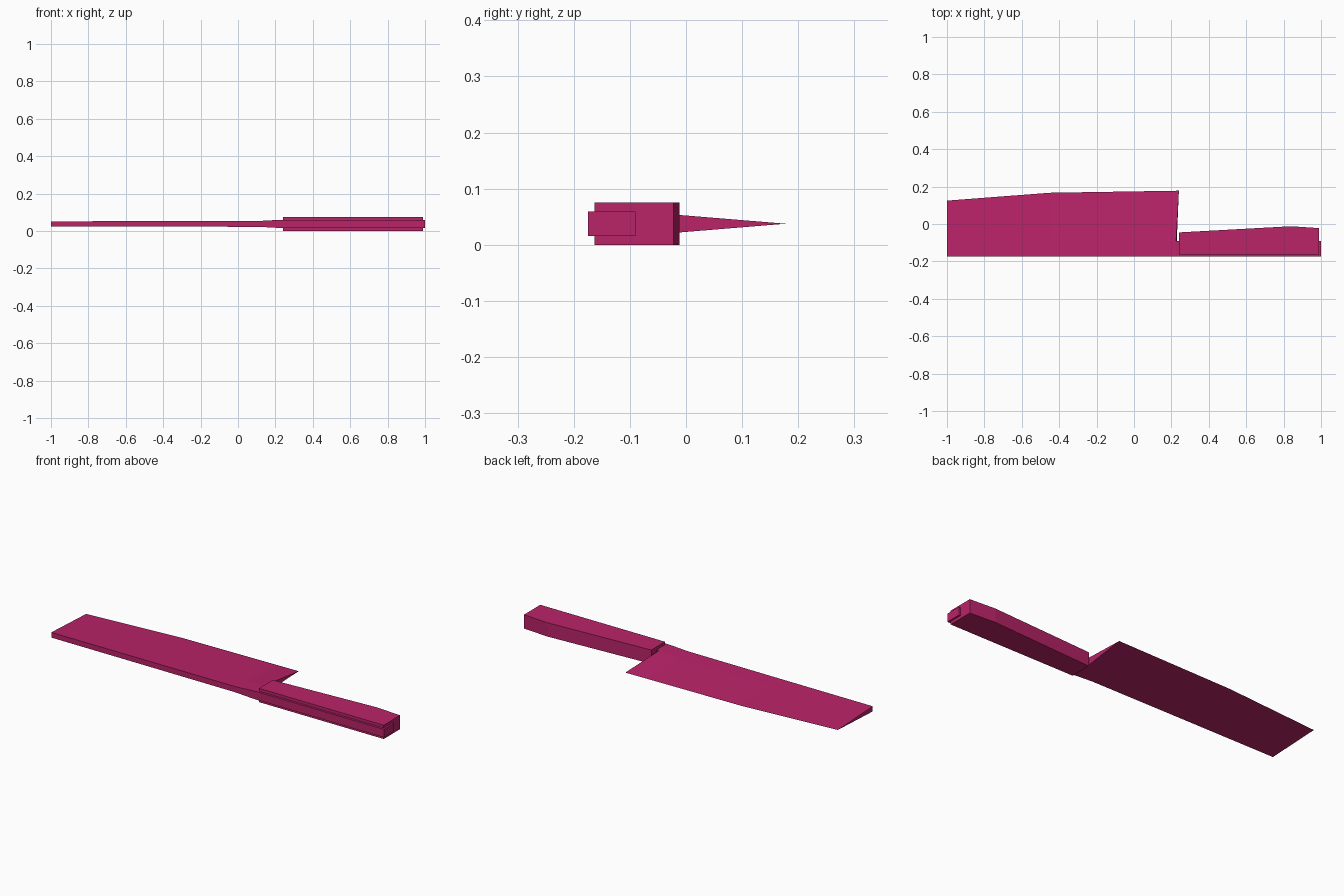
import bpy
import bmesh

cube = bpy.data.objects.get("Cube")
if cube:
    bpy.data.objects.remove(cube, do_unlink=True)

MID_Z = 0.0375
SPINE = -0.175
TANG = -0.09

mat = bpy.data.materials.new("magenta")
mat.use_nodes = True
color = (0.49, 0.017, 0.14, 1)
mat.diffuse_color = color
mat.node_tree.nodes["Principled BSDF"].inputs["Base Color"].default_value = color


def loft(name, sections):
    """Skin matching point loops and cap both ends."""
    bm = bmesh.new()
    rings = [[bm.verts.new(p) for p in s] for s in sections]
    n = len(rings[0])
    for a, b in zip(rings, rings[1:]):
        for i in range(n):
            j = (i + 1) % n
            bm.faces.new((a[i], a[j], b[j], b[i]))
    bm.faces.new(rings[0])
    bm.faces.new(reversed(rings[-1]))
    bmesh.ops.recalc_face_normals(bm, faces=bm.faces)
    mesh = bpy.data.meshes.new(name)
    bm.to_mesh(mesh)
    bm.free()
    mesh.materials.append(mat)
    obj = bpy.data.objects.new(name, mesh)
    bpy.context.collection.objects.link(obj)
    return obj


def wedge(x, edge_x, edge_y, spine_half, mid_half):
    """Blade section: thick spine narrowing to a sharp edge."""
    return [(x, SPINE, MID_Z - spine_half), (x, TANG, MID_Z - mid_half),
            (edge_x, edge_y, MID_Z), (x, TANG, MID_Z + mid_half),
            (x, SPINE, MID_Z + spine_half)]


# Blade, from tip to the thicker heel
loft("blade", [
    wedge(-1, -1, 0.125, 0.014, 0.0102),
    wedge(-0.45, -0.45, 0.167, 0.0145, 0.0113),
    wedge(0.11, 0.11, 0.176, 0.0155, 0.0135),
    wedge(0.225, 0.24, 0.178, 0.022, 0.022),
])

# Tang running through the handle
loft("tang", [
    [(x, y, MID_Z + s * 0.022) for y, s in
     ((SPINE, -1), (TANG, -1), (TANG, 1), (SPINE, 1))]
    for x in (0.225, 1.0)
])

# Handle, swelling toward the butt
outline = [(0.24, -0.163), (0.99, -0.163), (0.99, -0.022),
           (0.84, -0.012), (0.24, -0.045)]
loft("handle", [[(x, y, z) for x, y in outline] for z in (0, 0.075)])
